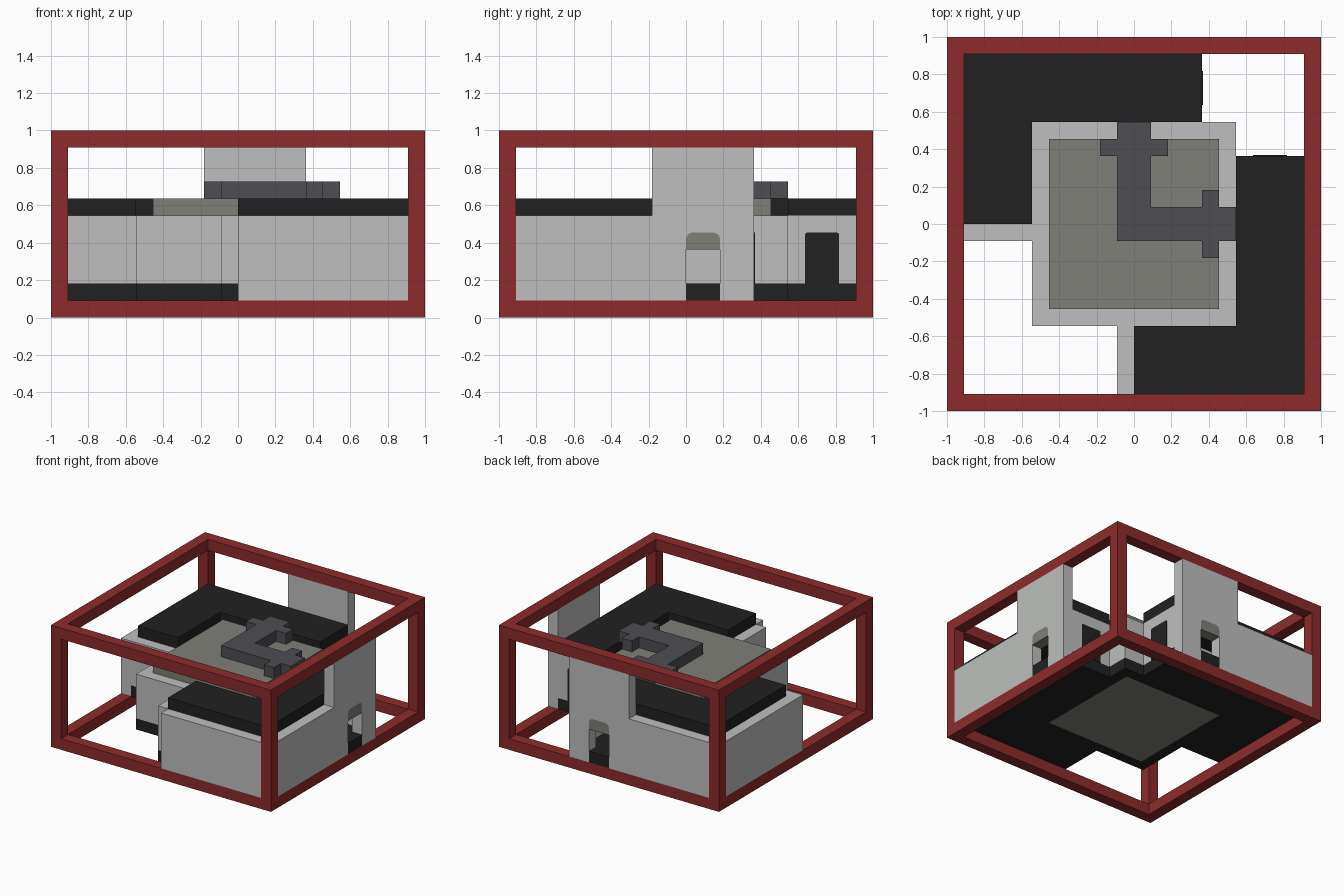
import bpy, bmesh, math

if "Cube" in bpy.data.objects:
    bpy.data.objects.remove(bpy.data.objects["Cube"], do_unlink=True)

U = 1 / 11  # one building block


def material(name, color):
    m = bpy.data.materials.new(name)
    m.use_nodes = True
    rgba = (*color, 1)
    m.diffuse_color = rgba
    m.node_tree.nodes["Principled BSDF"].inputs["Base Color"].default_value = rgba
    return m


RED = material("frame red", (0.27, 0.024, 0.025))
GREY = material("wall light grey", (0.51, 0.52, 0.51))
BLACK = material("slab black", (0.0155, 0.0155, 0.0155))
OLIVE = material("court olive grey", (0.215, 0.215, 0.188))
DARK = material("ridge dark grey", (0.077, 0.075, 0.084))


def plan(p, h):      # outline seen from above, extruded in z
    return (p[0], p[1], h)


def along_y(p, d):   # outline in y and z, extruded in x
    return (d, p[0], p[1])


def along_x(p, d):   # mirrored across the x = y diagonal
    return (p[0], d, p[1])


def rect(a0, b0, a1, b1):
    return [(a0, b0), (a1, b0), (a1, b1), (a0, b1)]


def build(name, mat, outlines, lo, hi, place=plan):
    bm = bmesh.new()
    for pts in outlines:
        bottom = [bm.verts.new([c * U for c in place(p, lo)]) for p in pts]
        top = [bm.verts.new([c * U for c in place(p, hi)]) for p in pts]
        bm.faces.new(bottom)
        bm.faces.new(top)
        for i in range(len(pts)):
            j = (i + 1) % len(pts)
            bm.faces.new((bottom[i], bottom[j], top[j], top[i]))
    bmesh.ops.recalc_face_normals(bm, faces=bm.faces)
    mesh = bpy.data.meshes.new(name)
    bm.to_mesh(mesh)
    bm.free()
    mesh.materials.append(mat)
    obj = bpy.data.objects.new(name, mesh)
    bpy.context.collection.objects.link(obj)
    return obj


def arch(a0, a1, z0, z1, r):
    # Rectangle with rounded top corners, from lower left over the top
    pts = [(a0, z0)]
    for cx, start in ((a0 + r, math.pi), (a1 - r, math.pi / 2)):
        for k in range(5):
            t = start - k * math.pi / 8
            pts.append((cx + r * math.cos(t), z1 - r + r * math.sin(t)))
    return pts + [(a1, z0)]


def ring(outer, inner):
    return [rect(-outer, -outer, outer, -inner), rect(-outer, inner, outer, outer),
            rect(-outer, -inner, -inner, inner), rect(inner, -inner, outer, inner)]


# Cage of square beams
build("lower_frame", RED, ring(11, 10), 0, 1)
build("upper_frame", RED, ring(11, 10), 10, 11)
corners = [rect(x, y, x + 1, y + 1) for x in (-11, 10) for y in (-11, 10)]
build("corner_posts", RED, corners, 1, 10)

# Central court
build("court_floor", OLIVE, [rect(-5, -5, 5, 5)], 1, 2)
build("court_floor_border", BLACK, ring(6, 5), 1, 2)
build("court_walls", GREY, ring(6, 5), 2, 6)
build("court_roof", OLIVE, [rect(-5, -5, 5, 5)], 6, 7)

# Crossed ridge on the court roof
ridge = [(-1, -1), (4, -1), (4, -2), (5, -2), (5, -1), (6, -1), (6, 1), (5, 1),
         (5, 2), (4, 2), (4, 1), (1, 1), (1, 4), (2, 4), (2, 5), (1, 5),
         (1, 6), (-1, 6), (-1, 5), (-2, 5), (-2, 4), (-1, 4)]
build("roof_ridge", DARK, [ridge], 7, 8)

# Two L-shaped wings, mirrored across the diagonal
for side, place, swap in (("right", along_y, False), ("back", along_x, True)):
    def flip(pts):
        return [(b, a) for a, b in pts] if swap else pts

    def wing(end):
        return flip([(end, -10), (10, -10), (10, 4), (6, 4), (6, -6), (end, -6)])

    build(side + "_wing_floor", BLACK, [wing(-1)], 1, 2)
    build(side + "_wing_roof", BLACK, [wing(0)], 6, 7)
    ends = [flip(rect(-1, -10, 0, -6)), flip(rect(6, 3, 10, 4))]
    build(side + "_wing_end_walls", GREY, ends, 2, 6)

    # Outer wall with tower and arched gateway
    wall = [(-10, 1)] + arch(0, 2, 1, 5, 0.4) + [(4, 1), (4, 10), (-2, 10), (-2, 6), (-10, 6)]
    build(side + "_tower_wall", GREY, [wall], 10, 11, place)
    build(side + "_gate_threshold", BLACK, [rect(0, 1, 2, 2)], 10, 11, place)
    build(side + "_gate_lintel", OLIVE, [arch(0, 2, 4, 5, 0.4)], 10, 11, place)

    # Painted door on the wing end
    door = arch(7, 9, 2, 5, 0.15)
    other = along_x if place is along_y else along_y
    build(side + "_wing_door", BLACK, [door], 4, 4.05, other)

# Plain outer walls
build("front_wall", GREY, [rect(0, -11, 10, -10)], 1, 6)
build("left_wall", GREY, [rect(-11, -1, -10, 10)], 1, 6)
